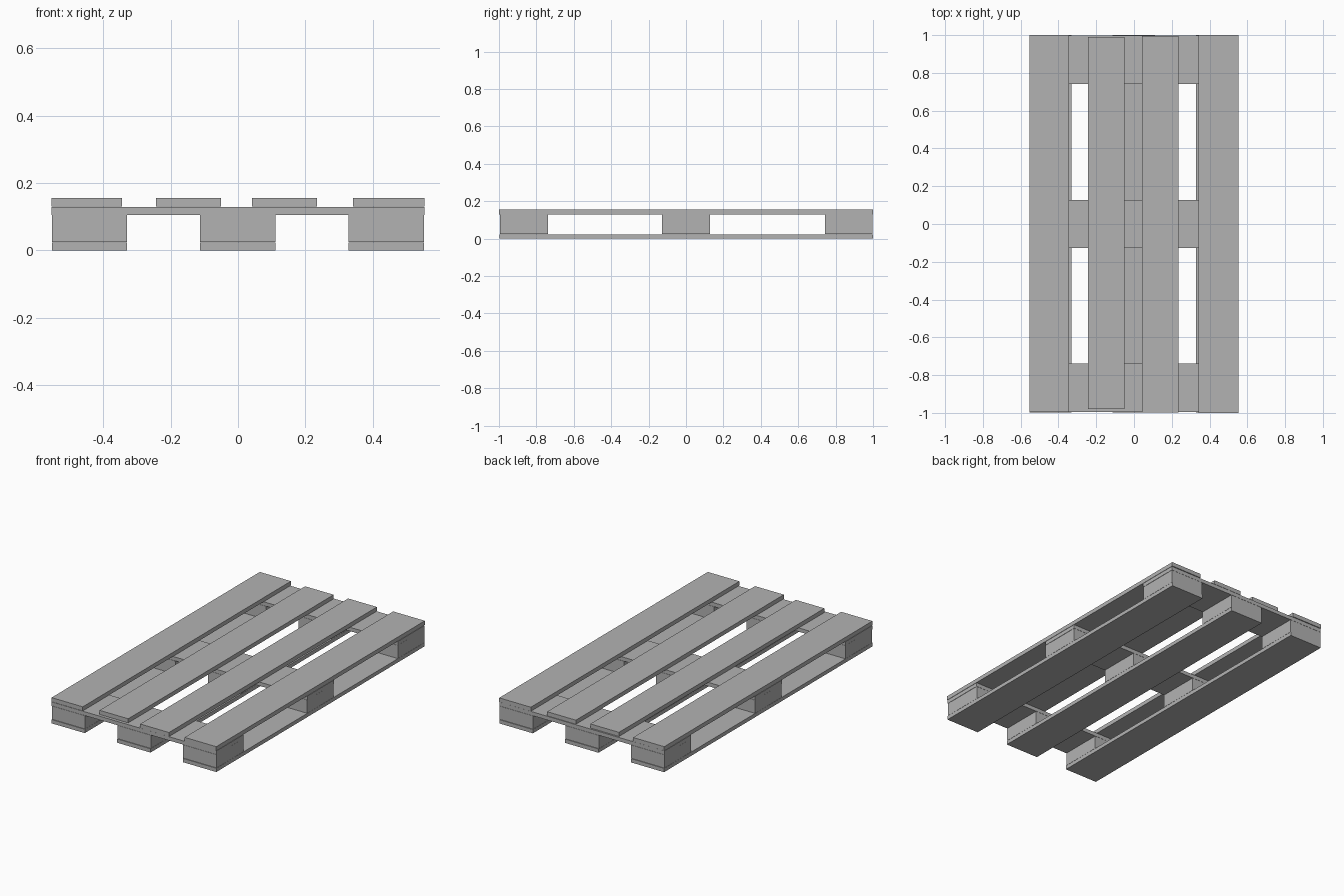
import bpy
import bmesh

if "Cube" in bpy.data.objects:
    bpy.data.objects.remove(bpy.data.objects["Cube"], do_unlink=True)

# One plain grey for the whole pallet
grey = bpy.data.materials.new("plain_grey")
grey.use_nodes = True
COLOUR = (0.45, 0.45, 0.45, 1.0)
grey.diffuse_color = COLOUR
grey.node_tree.nodes["Principled BSDF"].inputs["Base Color"].default_value = COLOUR


def board(name, xs, ys, zs):
    """Flat-shaded box spanning the given (min, max) ranges."""
    bm = bmesh.new()
    bmesh.ops.create_cube(bm, size=1.0)
    spans = (xs, ys, zs)
    bmesh.ops.scale(bm, vec=[b - a for a, b in spans], verts=bm.verts)
    mesh = bpy.data.meshes.new(name)
    bm.to_mesh(mesh)
    bm.free()
    mesh.materials.append(grey)
    obj = bpy.data.objects.new(name, mesh)
    obj.location = [(a + b) / 2 for a, b in spans]
    bpy.context.collection.objects.link(obj)


# Shared layout: three columns across, three rows along the length
columns = {"right": (-0.553, -0.33), "middle": (-0.113, 0.111), "left": (0.328, 0.553)}
rows = {"front": (-0.995, -0.738), "centre": (-0.127, 0.128), "back": (0.742, 0.997)}

# Bottom runners and the spacer blocks standing on them
for side, xs in columns.items():
    board(f"bottom_board_{side}", xs, (-0.998, 1.0), (0.0, 0.023))
    for row, ys in rows.items():
        board(f"block_{row}_{side}", xs, ys, (0.024, 0.104))

# Cross boards over the blocks
for row, ys in rows.items():
    board(f"cross_board_{row}", (-0.554, 0.554), ys, (0.105, 0.128))

# Deck boards; the inner ones are slightly narrower and shorter
deck = {
    "outer_right": ((-0.554, -0.345), (-0.996, 1.0)),
    "inner_right": ((-0.243, -0.051), (-0.98, 0.99)),
    "inner_left": ((0.042, 0.235), (-0.998, 0.996)),
    "outer_left": ((0.342, 0.554), (-1.0, 1.0)),
}
for side, (xs, ys) in deck.items():
    board(f"deck_board_{side}", xs, ys, (0.130, 0.155))
